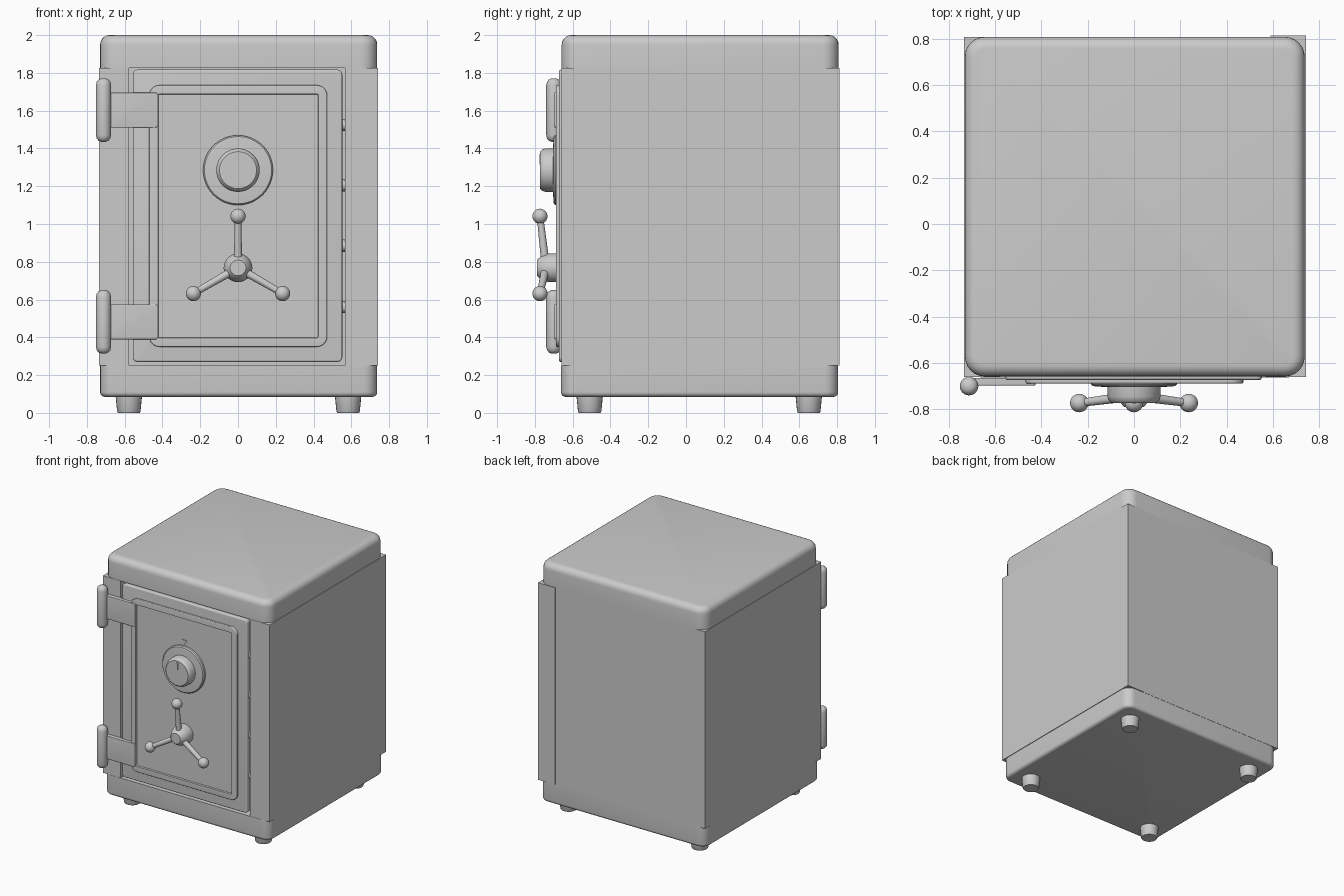
import bpy, bmesh, math
from mathutils import Vector, Matrix

if "Cube" in bpy.data.objects:
    bpy.data.objects.remove(bpy.data.objects["Cube"])

grey = bpy.data.materials.new("painted_steel_grey")
grey.diffuse_color = (0.6, 0.6, 0.6, 1)
grey.use_nodes = True
grey.node_tree.nodes["Principled BSDF"].inputs["Base Color"].default_value = grey.diffuse_color


def finish(name, bm):
    bmesh.ops.recalc_face_normals(bm, faces=bm.faces)
    me = bpy.data.meshes.new(name)
    bm.to_mesh(me)
    bm.free()
    me.shade_smooth()
    me.set_sharp_from_angle(angle=math.radians(32))
    me.materials.append(grey)
    ob = bpy.data.objects.new(name, me)
    bpy.context.collection.objects.link(ob)
    return ob


def slab(name, lo, hi, axis=2, corner=0.0, side=1, edge=0.0, panel=None):
    """Box with corners rounded around an axis, one rounded end face and an optional sunk panel."""
    lo, hi = Vector(lo), Vector(hi)
    bm = bmesh.new()
    bmesh.ops.create_cube(bm, size=1)
    for v in bm.verts:
        v.co = Vector([(lo[i] + hi[i]) / 2 + v.co[i] * (hi[i] - lo[i]) for i in range(3)])
    if corner:
        es = [e for e in bm.edges if abs(e.verts[0].co[axis] - e.verts[1].co[axis]) > 1e-5]
        bmesh.ops.bevel(bm, geom=es, offset=corner, segments=6, profile=0.5, affect='EDGES')
    if edge:
        end = hi[axis] if side > 0 else lo[axis]
        es = [e for e in bm.edges if all(abs(v.co[axis] - end) < 1e-5 for v in e.verts)]
        bmesh.ops.bevel(bm, geom=es, offset=edge, segments=5, profile=0.5, affect='EDGES')
    if panel:
        bm.normal_update()
        face = max(bm.faces, key=lambda f: f.calc_area() if f.normal[axis] * side > 0.99 else 0)
        bmesh.ops.inset_region(bm, faces=[face], thickness=panel[0])
        bmesh.ops.inset_region(bm, faces=[face], thickness=0.003, depth=-panel[1])
    return finish(name, bm)


def lathe(name, profile, origin, direction, n=32):
    """Spin (radius, height) points around a direction through the origin."""
    bm = bmesh.new()
    rot = Vector((0, 0, 1)).rotation_difference(Vector(direction)).to_matrix()
    rings = []
    for r, h in profile:
        rings.append([bm.verts.new(Vector(origin) + rot @ Vector(
            (r * math.cos(2 * math.pi * i / n), r * math.sin(2 * math.pi * i / n), h)))
            for i in range(n)])
    for a, b in zip(rings, rings[1:]):
        for i in range(n):
            j = (i + 1) % n
            bm.faces.new((a[i], a[j], b[j], b[i]))
    bm.faces.new(rings[0])
    bm.faces.new(rings[-1])
    return finish(name, bm)


def prism(name, pts, to3d, offset):
    """Extrude a flat outline."""
    bm = bmesh.new()
    a = [bm.verts.new(to3d(p)) for p in pts]
    b = [bm.verts.new(v.co + Vector(offset)) for v in a]
    bm.faces.new(a)
    bm.faces.new(b)
    for i in range(len(a)):
        j = (i + 1) % len(a)
        bm.faces.new((a[i], a[j], b[j], b[i]))
    return finish(name, bm)


FRONT = (0, -1, 0)

# Cabinet: U-shaped wall open at the front, closed by the cap and base
wall = [(-0.735, -0.66), (-0.577, -0.66), (-0.577, 0.65), (0.567, 0.65),
        (0.567, -0.66), (0.742, -0.66), (0.742, 0.808), (-0.735, 0.808)]
prism("cabinet_walls", wall, lambda p: Vector((p[0], p[1], 0.25)), (0, 0, 1.577))
slab("back_seam_plate", (0.59, 0.80, 0.25), (0.742, 0.813, 1.827))
slab("top_cap", (-0.73, -0.658, 1.825), (0.737, 0.808, 2.0), 2, 0.085, 1, 0.05)
slab("base", (-0.73, -0.662, 0.085), (0.737, 0.806, 0.25), 2, 0.07, -1, 0.025)

# Feet
for x in (-0.578, 0.583):
    for y in (-0.51, 0.65):
        lathe("foot", [(0.058, 0), (0.062, 0.008), (0.07, 0.09)], (x, y, 0), (0, 0, 1), 24)

# Door with raised frame and sunk panel
slab("door", (-0.557, -0.673, 0.27), (0.552, -0.50, 1.817), 1, 0.025, -1, 0.01)
slab("door_frame", (-0.47, -0.688, 0.35), (0.472, -0.66, 1.735), 1, 0.055, -1, 0.006, (0.04, 0.012))

# Locking bolts in the gap beside the door
for z in (0.56, 0.885, 1.205, 1.525):
    lathe("lock_bolt", [(0.032, 0), (0.032, 0.04), (0.026, 0.046)], (0.53, -0.62, z), (1, 0, 0), 20)

# Hinges: round-ended barrel and strap
for z in (0.482, 1.603):
    barrel = [(0.012, 0), (0.026, 0.006), (0.036, 0.018), (0.04, 0.036)]
    barrel += [(r, 0.336 - h) for r, h in reversed(barrel)]
    lathe("hinge_barrel", barrel, (-0.712, -0.70, z - 0.168), (0, 0, 1), 24)
    slab("hinge_strap", (-0.70, -0.697, z - 0.093), (-0.425, -0.665, z + 0.093), 1, 0.014, -1, 0.005)

# Combination dial
lathe("dial_ring", [(0.185, 0), (0.185, 0.022), (0.178, 0.03), (0.125, 0.034)], (0, -0.67, 1.285), FRONT, 48)
lathe("dial_knob", [(0.115, 0), (0.115, 0.07), (0.108, 0.088), (0.098, 0.097)], (0, -0.675, 1.285), FRONT, 48)
slab("dial_mark", (-0.009, -0.776, 1.315), (0.009, -0.77, 1.37))
prism("dial_pointer", [(-0.022, 1.515), (0.022, 1.515), (0, 1.48)],
      lambda p: Vector((p[0], -0.67, p[1])), (0, -0.01, 0))

# Three-spoke handle
hub = Vector((0, 0, 0.768))
lathe("handle_hub", [(0.076, 0), (0.076, 0.055), (0.066, 0.085), (0.05, 0.11), (0.042, 0.118)],
      hub + Vector((0, -0.672, 0)), FRONT, 32)
for k in range(3):
    a = math.radians(90 + 120 * k)
    out = Vector((math.cos(a), 0, math.sin(a)))
    start = hub + Vector((0, -0.745, 0)) + out * 0.03
    tip = hub + Vector((0, -0.773, 0)) + out * 0.273
    d = tip - start
    lathe("handle_spoke", [(0.022, 0), (0.017, d.length)], start, d.normalized(), 16)
    bm = bmesh.new()
    bmesh.ops.create_uvsphere(bm, u_segments=24, v_segments=14, radius=0.04,
                              matrix=Matrix.Translation(tip))
    finish("handle_ball", bm)
